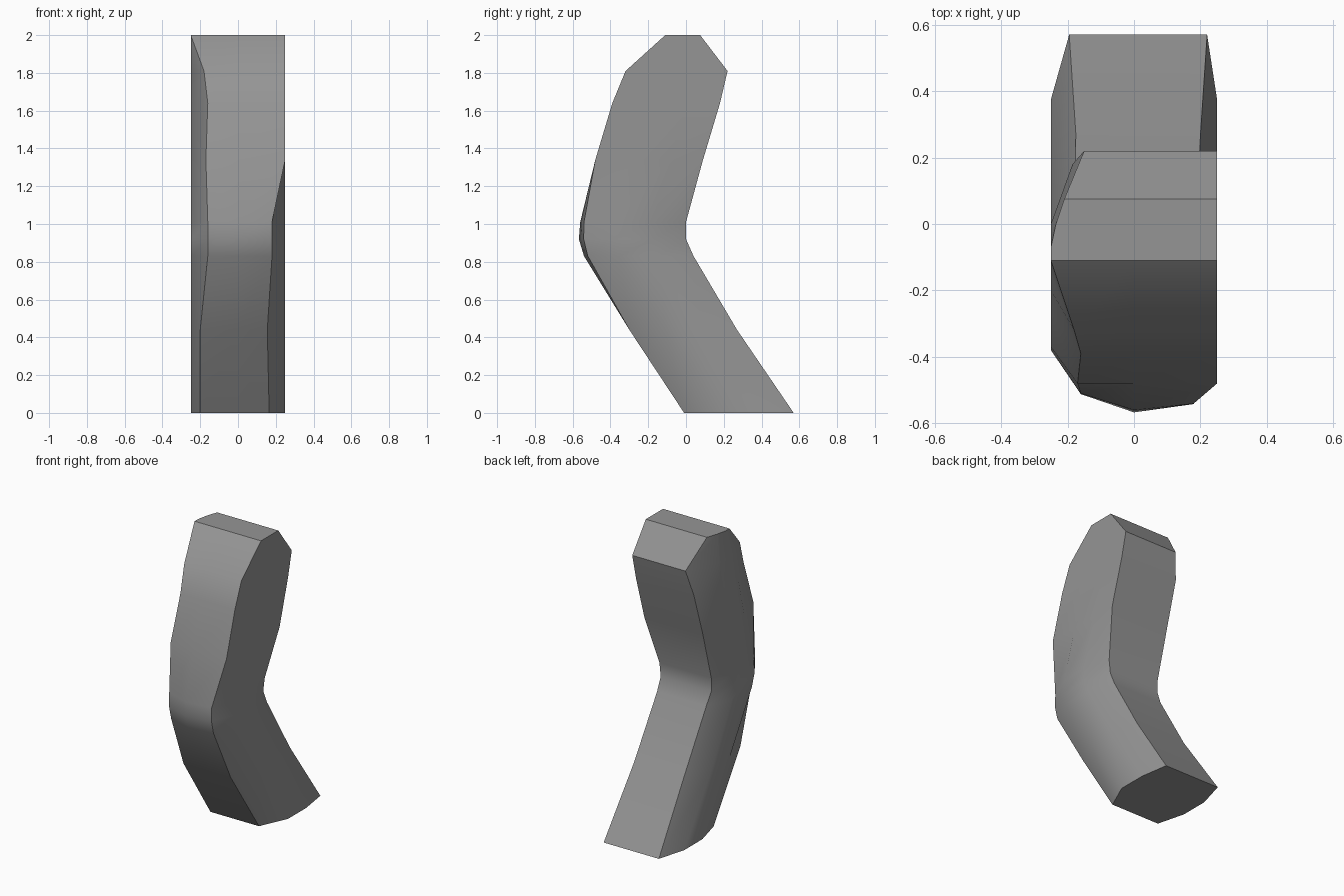
import bpy, bmesh, math

if "Cube" in bpy.data.objects:
    bpy.data.objects.remove(bpy.data.objects["Cube"])

grey = bpy.data.materials.new("grey")
grey.diffuse_color = (0.3, 0.3, 0.3, 1)
grey.use_nodes = True
grey.node_tree.nodes["Principled BSDF"].inputs["Base Color"].default_value = grey.diffuse_color

HALF = 0.25  # widest point of the limb on both sides

# Cross-sections from foot end to top:
# z, front y, back y, front left x, front right x, back left x, back right x,
# side front y, side back y, set-back of left and right front corners
SECTIONS = [
    (0.00, -0.01, 0.57, -0.20, 0.165, -0.195, 0.22, 0.18, 0.375, 0.00, 0.00),
    (0.44, -0.30, 0.27, -0.20, 0.155, -0.175, 0.20, -0.11, 0.08, 0.00, 0.00),
    (0.83, -0.54, 0.04, -0.16, 0.18, -0.18, 0.19, -0.35, -0.14, 0.05, 0.02),
    (0.92, -0.567, 0.00, -0.16, 0.18, -0.19, 0.19, -0.38, -0.18, 0.055, 0.025),
    (1.01, -0.56, 0.00, -0.16, 0.18, -0.19, 0.20, -0.37, -0.18, 0.05, 0.02),
    (1.34, -0.48, 0.09, -0.17, 0.25, -0.19, 0.25, -0.27, -0.08, 0.00, 0.00),
    (1.64, -0.39, 0.18, -0.16, 0.25, -0.185, 0.25, -0.20, 0.00, 0.00, 0.00),
    (1.81, -0.32, 0.22, -0.18, 0.25, -0.15, 0.25, -0.15, 0.00, 0.00, 0.00),
    (2.00, -0.11, 0.075, -0.25, 0.25, -0.21, 0.25, -0.07, 0.00, 0.00, 0.00),
]


def ring(bm, z, yf, yb, fl, fr, bl, br, s1, s2, dl, dr):
    """One nine-sided slice, counter-clockwise from the front left corner."""
    side = HALF if z < 1.9 else 0.235
    pts = [(fl, yf + dl), (0, yf), (fr, yf + dr), (HALF, s1), (HALF, s2),
           (br, yb), (bl, yb), (-side, s2), (-HALF, s1)]
    return [bm.verts.new((x, y, z)) for x, y in pts]


# Bent limb lofted through the slices, closed at both ends
bm = bmesh.new()
rings = [ring(bm, *s) for s in SECTIONS]
for low, high in zip(rings, rings[1:]):
    for i in range(9):
        j = (i + 1) % 9
        bm.faces.new((low[i], low[j], high[j], high[i]))
bm.faces.new(rings[0][::-1])
bm.faces.new(rings[-1])
bmesh.ops.recalc_face_normals(bm, faces=bm.faces)

mesh = bpy.data.meshes.new("bent_limb")
bm.to_mesh(mesh)
bm.free()
mesh.materials.append(grey)
limb = bpy.data.objects.new("bent_limb", mesh)
bpy.context.collection.objects.link(limb)

# Soft shading along the limb, crisp long edges
bpy.context.view_layer.objects.active = limb
limb.select_set(True)
bpy.ops.object.shade_smooth_by_angle(angle=math.radians(30))
